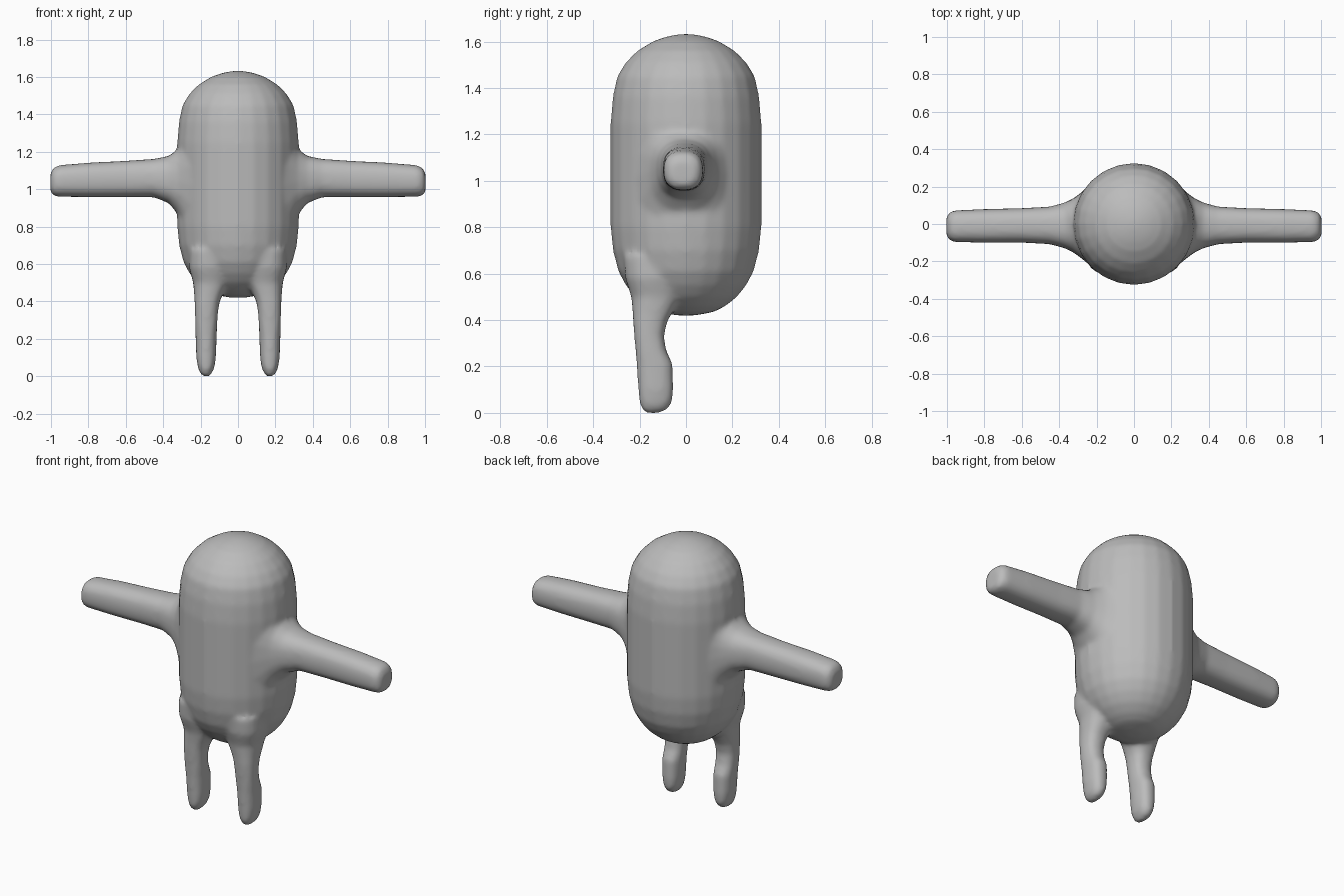
import bpy, bmesh, math

cube = bpy.data.objects.get("Cube")
if cube:
    bpy.data.objects.remove(cube, do_unlink=True)

grey = bpy.data.materials.new("soft grey")
grey.use_nodes = True
colour = (0.5, 0.5, 0.5, 1)
grey.diffuse_color = colour
grey.node_tree.nodes["Principled BSDF"].inputs["Base Color"].default_value = colour

SIDES = 24
bm = bmesh.new()


def rounded(angle, power):
    """Point on a unit superellipse; power 2 is a circle."""
    c, s = math.cos(angle), math.sin(angle)
    return [math.copysign(abs(v) ** (2 / power), v) for v in (c, s)]


def loft(sections, place, power):
    """Skin closed rings; each section is (along, u_min, u_max, v_min, v_max)."""
    rings = []
    for along, u0, u1, v0, v1 in sections:
        ring = []
        for i in range(SIDES):
            u, v = rounded(2 * math.pi * i / SIDES, power)
            u = (u0 + u1) / 2 + u * (u1 - u0) / 2
            v = (v0 + v1) / 2 + v * (v1 - v0) / 2
            ring.append(bm.verts.new(place(along, u, v)))
        rings.append(ring)
    for a, b in zip(rings, rings[1:]):
        for i in range(SIDES):
            j = (i + 1) % SIDES
            bm.faces.new((a[i], a[j], b[j], b[i]))
    bm.faces.new(rings[0])
    bm.faces.new(rings[-1])


# Capsule torso: height and radius
torso = [(0.42, 0.04), (0.435, 0.12), (0.46, 0.17), (0.5, 0.22), (0.55, 0.26),
         (0.61, 0.292), (0.7, 0.315), (0.8, 0.325), (1.25, 0.325), (1.36, 0.316),
         (1.45, 0.297), (1.51, 0.26), (1.56, 0.21), (1.6, 0.145), (1.62, 0.09),
         (1.632, 0.03)]
loft([(z, -r, r, -r, r) for z, r in torso], lambda z, x, y: (x, y, z), 2)

# Arm: x, then extents in y and z, flaring into the torso
arm = [(0.2, -0.25, 0.23, 0.64, 1.38), (0.28, -0.185, 0.17, 0.76, 1.29),
       (0.32, -0.155, 0.14, 0.865, 1.215), (0.37, -0.13, 0.115, 0.925, 1.178),
       (0.45, -0.108, 0.093, 0.957, 1.162), (0.6, -0.1, 0.085, 0.957, 1.152),
       (0.8, -0.1, 0.08, 0.957, 1.142), (0.96, -0.097, 0.073, 0.96, 1.128),
       (0.99, -0.085, 0.06, 0.966, 1.112), (1.003, -0.06, 0.035, 0.99, 1.08)]

# Leg: z, then extents in x and y, with a foot pushed backwards
leg = [(0.0, 0.155, 0.185, -0.175, -0.11), (0.018, 0.138, 0.205, -0.193, -0.075),
       (0.05, 0.125, 0.215, -0.202, -0.059), (0.1, 0.118, 0.223, -0.206, -0.054),
       (0.21, 0.114, 0.227, -0.213, -0.057), (0.27, 0.111, 0.229, -0.218, -0.085),
       (0.33, 0.108, 0.23, -0.223, -0.095), (0.39, 0.1, 0.232, -0.228, -0.082),
       (0.43, 0.085, 0.234, -0.23, -0.06), (0.5, 0.05, 0.24, -0.236, -0.02),
       (0.58, 0.03, 0.262, -0.262, 0.0), (0.68, 0.02, 0.26, -0.27, 0.0)]

for side in (-1, 1):
    loft(arm, lambda x, y, z: (side * x, y, z), 2.5)
    loft(leg, lambda z, x, y: (side * x, y, z), 2.4)

bmesh.ops.recalc_face_normals(bm, faces=bm.faces)
mesh = bpy.data.meshes.new("figure")
bm.to_mesh(mesh)
bm.free()
mesh.materials.append(grey)
figure = bpy.data.objects.new("figure", mesh)
bpy.context.collection.objects.link(figure)

# Fuse the limbs into one soft skin
remesh = figure.modifiers.new("fuse", "REMESH")
remesh.mode = "VOXEL"
remesh.voxel_size = 0.013
remesh.use_smooth_shade = True
smooth = figure.modifiers.new("soften", "SMOOTH")
smooth.factor = 0.5
smooth.iterations = 8
